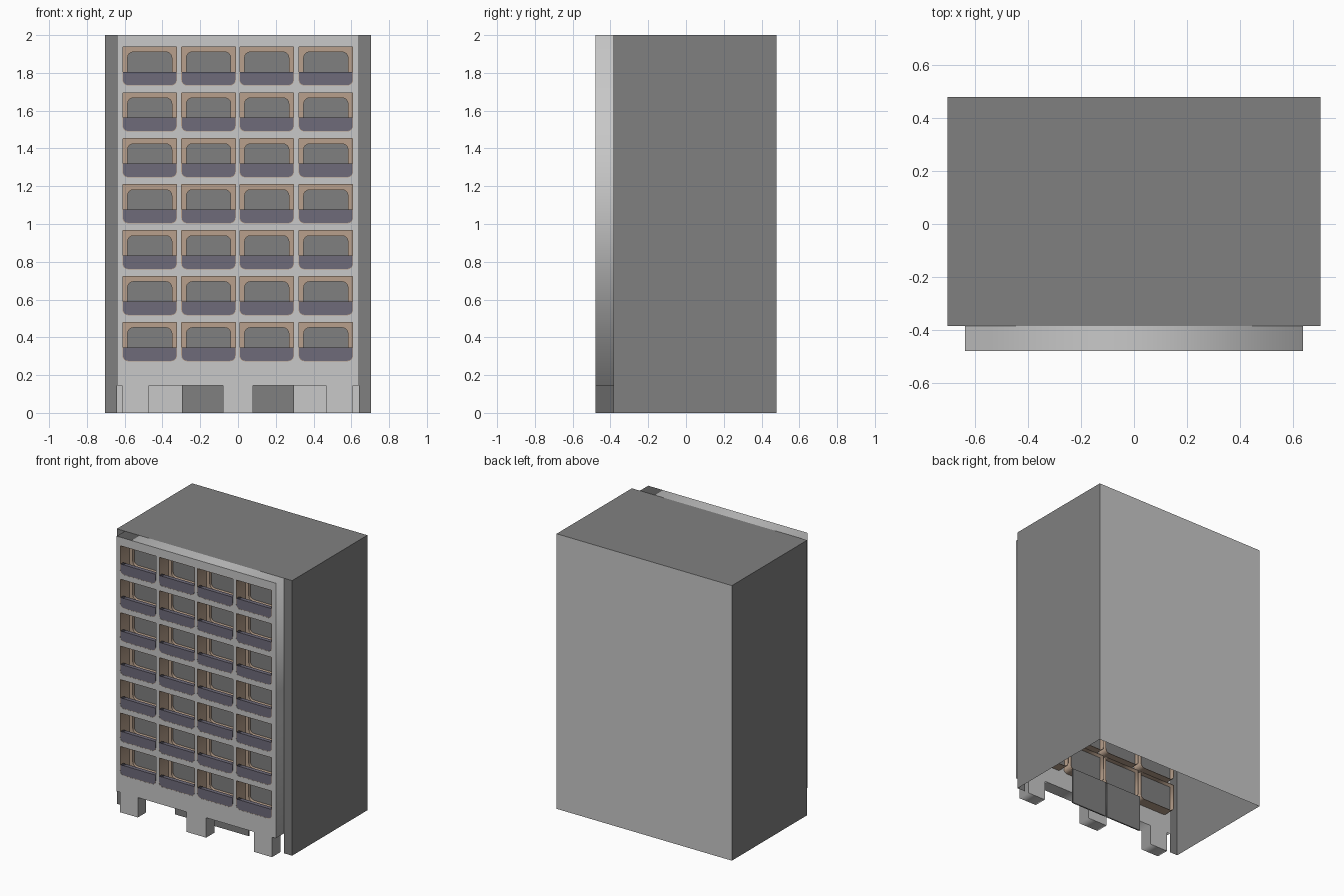
import bpy, bmesh, math
from mathutils import Matrix

if "Cube" in bpy.data.objects:
    bpy.data.objects.remove(bpy.data.objects["Cube"])


def material(name, rgb):
    m = bpy.data.materials.new(name)
    m.diffuse_color = (*rgb, 1)
    m.use_nodes = True
    m.node_tree.nodes["Principled BSDF"].inputs["Base Color"].default_value = m.diffuse_color
    return m


DARK = material("dark grey", (0.216, 0.216, 0.216))
LIGHT = material("light grey", (0.578, 0.578, 0.578))
TAN = material("tan", (0.479, 0.352, 0.262))
PURPLE = material("dull purple", (0.156, 0.147, 0.195))


def link(name, mesh, loc=(0, 0, 0)):
    ob = bpy.data.objects.new(name, mesh)
    ob.location = loc
    bpy.context.scene.collection.objects.link(ob)
    return ob


def rect(x0, z0, x1, z1, r_bottom=0.0, r_top=0.0):
    """Outline of a rectangle with optional rounded bottom and top corners."""
    pts = []
    for x, z, sx, sz, r, start in ((x0, z0, 1, 1, r_bottom, 180), (x1, z0, -1, 1, r_bottom, 270),
                                   (x1, z1, -1, -1, r_top, 0), (x0, z1, 1, -1, r_top, 90)):
        if r == 0:
            pts.append((x, z))
            continue
        for i in range(5):
            a = math.radians(start + 22.5 * i)
            pts.append((x + sx * r + r * math.cos(a), z + sz * r + r * math.sin(a)))
    return pts


def plate(name, loops, y0, y1, mat):
    """Mesh of a flat profile in x/z (first loop outside, others holes), thick from y0 to y1."""
    cu = bpy.data.curves.new(name, 'CURVE')
    cu.dimensions = '2D'
    cu.fill_mode = 'BOTH'
    cu.extrude = (y1 - y0) / 2
    for loop in loops:
        sp = cu.splines.new('POLY')
        sp.points.add(len(loop) - 1)
        for p, (x, z) in zip(sp.points, loop):
            p.co = (x, z, 0, 1)
        sp.use_cyclic_u = True
    tmp = link(name + "_curve", cu)
    dg = bpy.context.evaluated_depsgraph_get()
    mesh = bpy.data.meshes.new_from_object(tmp.evaluated_get(dg))
    bpy.data.objects.remove(tmp)
    mesh.transform(Matrix.Translation((0, (y0 + y1) / 2, 0)) @ Matrix.Rotation(math.pi / 2, 4, 'X'))
    mesh.materials.clear()
    mesh.materials.append(mat)
    mesh.name = name
    return mesh


FRONT, STEP, BACK = -0.48, -0.385, 0.48
W, PW = 0.705, 0.64
CW, CH, R = 0.1445, 0.208, 0.03          # cell half width, height, corner radius
COLS = [-0.4675, -0.156, 0.152, 0.465]
ROWS = [0.273 + 0.2433 * i for i in range(7)]

# Hood: dark sides, top and front flanges, light back, open below
bm = bmesh.new()


def quad(*cos, mat=0):
    bm.faces.new([bm.verts.new(c) for c in cos]).material_index = mat


quad((-W, STEP, 2), (W, STEP, 2), (W, BACK, 2), (-W, BACK, 2))
quad((W, BACK, 0), (-W, BACK, 0), (-W, BACK, 2), (W, BACK, 2), mat=1)
quad((W, STEP, 0), (W, BACK, 0), (W, BACK, 2), (W, STEP, 2))
quad((-W, BACK, 0), (-W, STEP, 0), (-W, STEP, 2), (-W, BACK, 2))
for a, b in ((-W, -PW), (PW, W)):
    quad((a, STEP, 0), (b, STEP, 0), (b, STEP, 2), (a, STEP, 2))
hood = bpy.data.meshes.new("hood")
bmesh.ops.remove_doubles(bm, verts=bm.verts, dist=1e-5)
bm.to_mesh(hood)
bm.free()
hood.materials.append(DARK)
hood.materials.append(LIGHT)
link("hood", hood)

# Front panel: three feet below, grid of openings
outline = [(-PW, 2), (-PW, 0.145)]
for a, b in ((-0.615, -0.47), (-0.08, 0.08), (0.465, 0.61)):
    outline += [(a, 0.145), (a, 0), (b, 0), (b, 0.145)]
outline += [(PW, 0.145), (PW, 2)]
holes = [rect(c - CW, r, c + CW, r + CH, R) for c in COLS for r in ROWS]
link("front_panel", plate("front_panel", [outline] + holes, FRONT, STEP, LIGHT))

# Cell parts, shared by all compartments
t = 0.003
inner = rect(-CW + t, t, CW - t, CH - t, R - t)
parts = {
    "cell_liner": plate("cell_liner", [rect(-CW, 0, CW, CH, R), inner], FRONT + 0.001, -0.31, TAN),
    "cell_bezel": plate("cell_bezel", [inner, rect(-0.117, 0.03, 0.117, CH - 0.03, 0.03, 0.03)],
                        -0.375, -0.355, TAN),
    "cell_back": plate("cell_back", [inner], -0.355, -0.345, DARK),
    "bin_front": plate("bin_front", [rect(-CW + t, t, CW - t, 0.073, R - t)],
                       FRONT, FRONT + 0.03, PURPLE),
}
for c in COLS:
    for r in ROWS:
        for name, mesh in parts.items():
            link(name, mesh, (c, 0, r))

# Dark skirts under the two middle columns
for side, (a, b) in {"left": (-0.296, -0.004), "right": (0.004, 0.296)}.items():
    link(side + "_skirt", plate(side + "_skirt", [rect(a, 0, b, 0.265)], -0.30, -0.29, DARK))
